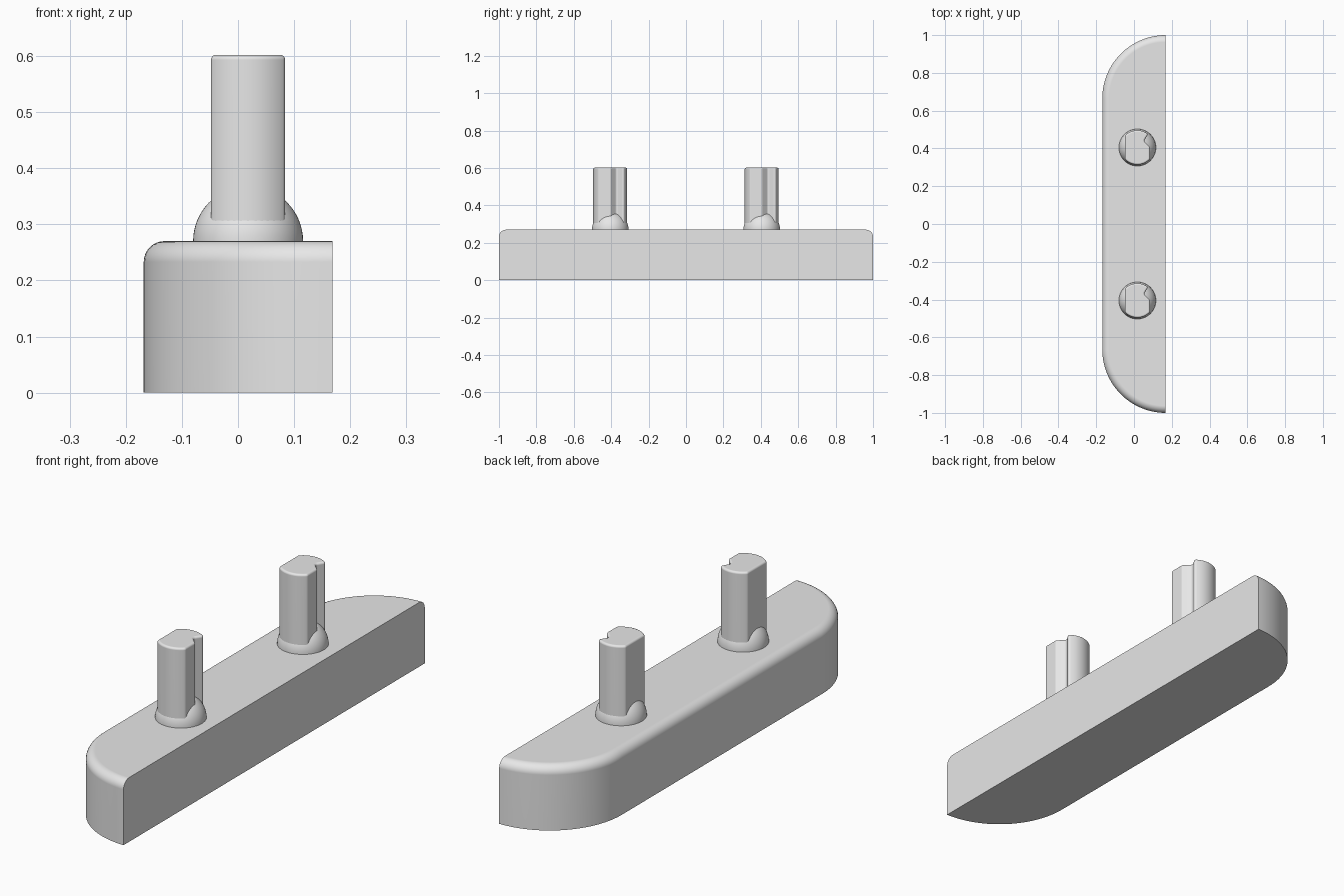
import bpy
import bmesh
from math import acos, cos, sin, pi, tan, radians
from mathutils import Vector

cube = bpy.data.objects.get("Cube")
if cube:
    bpy.data.objects.remove(cube, do_unlink=True)

grey = bpy.data.materials.new("plain_grey")
grey.use_nodes = True
colour = (0.8, 0.8, 0.8, 1)
grey.diffuse_color = colour
grey.node_tree.nodes["Principled BSDF"].inputs["Base Color"].default_value = colour


def arc(cx, cy, r, start, end, steps):
    """Points on a circular arc, angles in radians."""
    angles = [start + (end - start) * i / steps for i in range(steps + 1)]
    return [Vector((cx + r * cos(a), cy + r * sin(a))) for a in angles]


def round_corner(prev, point, after, r, steps=5):
    """Replace a corner with a tangent arc."""
    u, v = (prev - point).normalized(), (after - point).normalized()
    half = u.angle(v) / 2
    centre = point + (u + v).normalized() * (r / sin(half))
    p, q = point + u * (r / tan(half)), point + v * (r / tan(half))
    a, b = p - centre, q - centre
    total = a.angle(b)
    return [centre + (a * sin(total * (1 - i / steps)) + b * sin(total * i / steps)) / sin(total)
            for i in range(steps + 1)]


def inset(points, d):
    """Mitred inset of a counter-clockwise outline."""
    result = []
    for i, p in enumerate(points):
        e1 = (p - points[i - 1]).normalized()
        e2 = (points[(i + 1) % len(points)] - p).normalized()
        n1, n2 = Vector((-e1.y, e1.x)), Vector((-e2.y, e2.x))
        result.append(p + (n1 + n2) * (d / (1 + n1.dot(n2))))
    return result


def loft(name, outline, levels, location=(0, 0, 0), flat_x=None):
    """Stack inset copies of an outline; flat_x keeps one side unfilleted."""
    bm = bmesh.new()
    rings = []
    for d, z in levels:
        ring = inset(outline, d)
        if flat_x is not None:
            for p, original in zip(ring, outline):
                if abs(original.x - flat_x) < 1e-5:
                    p.x = flat_x
        rings.append([bm.verts.new((p.x, p.y, z)) for p in ring])
    count = len(outline)
    for low, high in zip(rings, rings[1:]):
        for i in range(count):
            j = (i + 1) % count
            bm.faces.new((low[i], low[j], high[j], high[i]))
    bm.faces.new(rings[0][::-1])
    bm.faces.new(rings[-1])
    mesh = bpy.data.meshes.new(name)
    bm.to_mesh(mesh)
    bm.free()
    mesh.materials.append(grey)
    obj = bpy.data.objects.new(name, mesh)
    obj.location = location
    bpy.context.collection.objects.link(obj)
    bpy.ops.object.select_all(action='DESELECT')
    obj.select_set(True)
    bpy.context.view_layer.objects.active = obj
    bpy.ops.object.shade_smooth_by_angle(angle=radians(30))
    normals = obj.modifiers.new("even_normals", 'WEIGHTED_NORMAL')
    normals.keep_sharp = True
    return obj


def fillet_levels(bottom, top, r, steps):
    """Straight wall followed by a quarter-round top edge."""
    angles = [pi / 2 * i / steps for i in range(steps + 1)]
    return [(0, bottom)] + [(r * (1 - cos(a)), top - r + r * sin(a)) for a in angles]


# Long base with quarter-round ends and one flat side
HALF_WIDTH, BASE_TOP, END_R = 0.168, 0.27, 0.336
base_outline = (arc(HALF_WIDTH, 1 - END_R, END_R, pi / 2, pi, 28)
                + arc(HALF_WIDTH, END_R - 1, END_R, pi, 1.5 * pi, 28))
base_outline[0].x = base_outline[-1].x = HALF_WIDTH
loft("base", base_outline, fillet_levels(0, BASE_TOP, 0.037, 8), flat_x=HALF_WIDTH)

# Peg section: round bar with two flats and a rounded notch
PEG_R, FLAT = 0.091, 0.066
corner = acos(FLAT / PEG_R)
back_arc = arc(0, 0, PEG_R, radians(51), pi - corner, 12)
front_arc = arc(0, 0, PEG_R, pi + corner, 2 * pi - corner, 12)
notch = [Vector((FLAT, 0.002)), Vector((0.034, 0.034))]
section = notch + back_arc + front_arc
radii = ([0.01, 0.012, 0.01] + [0] * 11 + [0.013]
         + [0.013] + [0] * 11 + [0.013])
peg_outline = []
for i, (p, r) in enumerate(zip(section, radii)):
    after = section[(i + 1) % len(section)]
    peg_outline += round_corner(section[i - 1], p, after, r) if r else [p]

# Domed collar section
DOME_R = 0.098
dome_outline = arc(0, 0, DOME_R, 0, 2 * pi, 56)[:-1]
dome_angles = [radians(89) * i / 16 for i in range(17)]
dome_levels = [(0, BASE_TOP - 0.01)] + [
    (DOME_R * (1 - cos(a)), BASE_TOP + DOME_R * sin(a)) for a in dome_angles]

# Two matching pegs with collars
for side, y in (("front", -0.405), ("back", 0.405)):
    loft(side + "_peg", peg_outline, fillet_levels(BASE_TOP - 0.01, 0.602, 0.009, 5),
         (0.018, y, 0))
    loft(side + "_collar", dome_outline, dome_levels, (0.018, y, 0))
